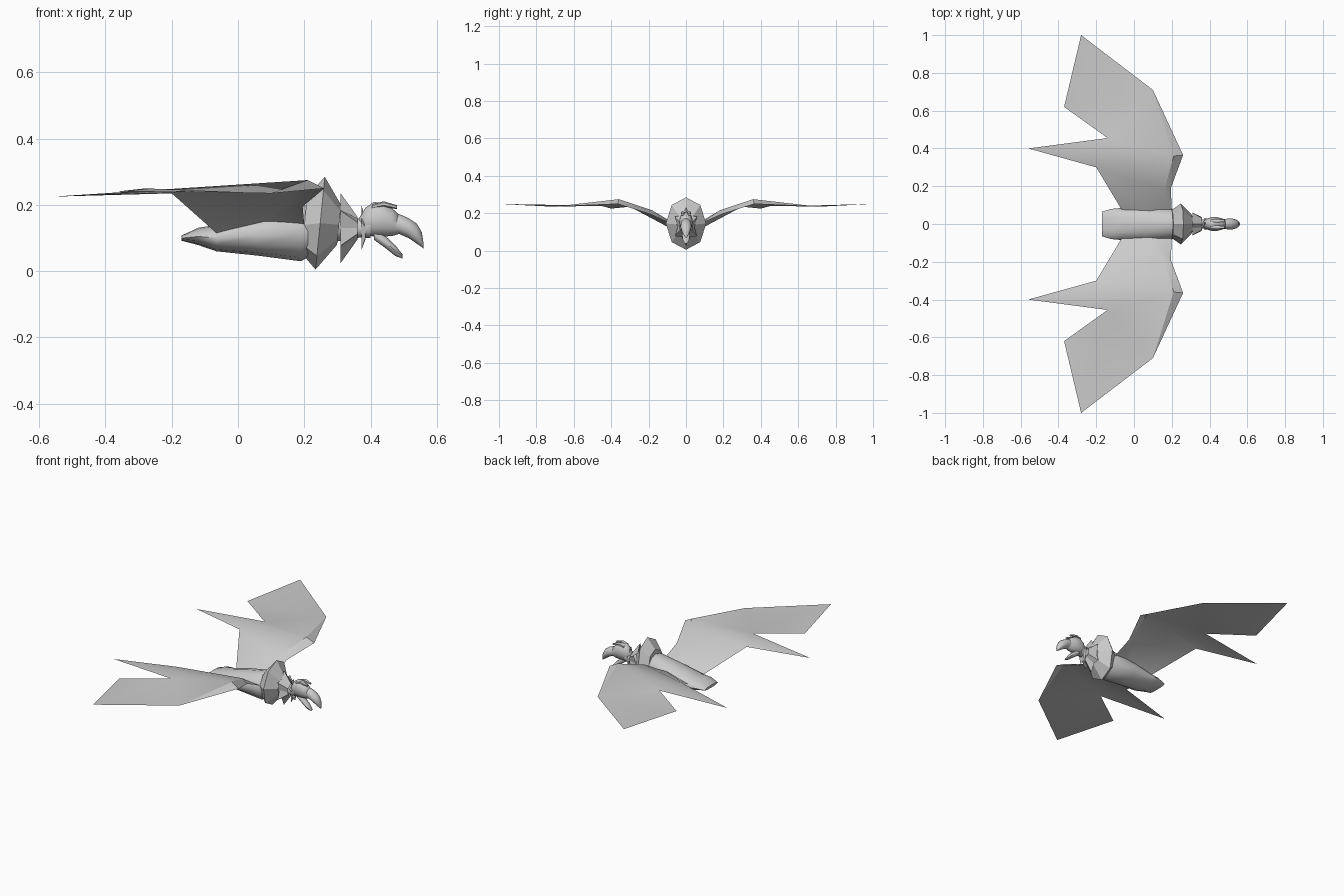
import bpy, bmesh
from math import sin, cos, pi, radians

cube = bpy.data.objects.get("Cube")
if cube:
    bpy.data.objects.remove(cube, do_unlink=True)

grey = bpy.data.materials.new("plain_grey")
grey.use_nodes = True
grey.diffuse_color = (0.6, 0.6, 0.6, 1)
grey.node_tree.nodes["Principled BSDF"].inputs["Base Color"].default_value = (0.6, 0.6, 0.6, 1)


def finish(name, bm, angle, closed=True):
    if closed:
        bmesh.ops.recalc_face_normals(bm, faces=bm.faces)
    mesh = bpy.data.meshes.new(name)
    bm.to_mesh(mesh)
    bm.free()
    ob = bpy.data.objects.new(name, mesh)
    bpy.context.collection.objects.link(ob)
    mesh.materials.append(grey)
    bpy.ops.object.select_all(action='DESELECT')
    ob.select_set(True)
    bpy.context.view_layer.objects.active = ob
    if angle:
        bpy.ops.object.shade_smooth_by_angle(angle=radians(angle))
    return ob


def loft(name, rings, sides=12, angle=60, lean=0.0):
    """Skin along x through rings of (x, centre z, half width, half height)."""
    bm = bmesh.new()
    loops = []
    for x, zc, ry, rz in rings:
        loops.append([bm.verts.new((x + lean * rz * cos(2 * pi * i / sides),
                                    ry * sin(2 * pi * i / sides),
                                    zc + rz * cos(2 * pi * i / sides)))
                      for i in range(sides)])
    for a, b in zip(loops, loops[1:]):
        for i in range(sides):
            j = (i + 1) % sides
            bm.faces.new((a[i], a[j], b[j], b[i]))
    bm.faces.new(loops[0])
    bm.faces.new(loops[-1])
    return finish(name, bm, angle)


def ruff(name, x, zc, ry, rz, x_in, r_in, spikes):
    """Ragged ring of pointed feathers around the neck."""
    bm = bmesh.new()
    n = spikes * 2
    outer, inner = [], []
    for i in range(n):
        a = 2 * pi * i / n
        k = 1.0 if i % 2 == 0 else 0.62
        outer.append(bm.verts.new((x, k * ry * sin(a), zc + k * rz * cos(a))))
        inner.append(bm.verts.new((x_in, r_in * sin(a), zc + r_in * cos(a))))
    for i in range(n):
        j = (i + 1) % n
        bm.faces.new((outer[i], outer[j], inner[j], inner[i]))
    finish(name, bm, 0)


# Body tapering to a flat tail
loft("body", [(-0.17, 0.10, 0.065, 0.008), (-0.12, 0.105, 0.08, 0.026),
              (-0.065, 0.10, 0.085, 0.040), (0.06, 0.11, 0.09, 0.063),
              (0.19, 0.115, 0.085, 0.085), (0.25, 0.13, 0.06, 0.065)])

# Faceted collar and feather ruffs
loft("collar", [(0.20, 0.14, 0.075, 0.085), (0.248, 0.145, 0.108, 0.14),
                (0.305, 0.14, 0.05, 0.06)], sides=8, angle=0, lean=0.1)
ruff("neck_ruff", 0.31, 0.13, 0.07, 0.105, 0.36, 0.035, 6)
ruff("throat_ruff", 0.372, 0.125, 0.035, 0.078, 0.385, 0.028, 5)

# Neck, head and hooked upper beak
loft("neck", [(0.22, 0.14, 0.06, 0.07), (0.30, 0.14, 0.045, 0.05),
              (0.345, 0.13, 0.026, 0.032), (0.37, 0.13, 0.024, 0.028),
              (0.40, 0.14, 0.03, 0.04)])
loft("head", [(0.365, 0.14, 0.014, 0.02), (0.385, 0.15, 0.028, 0.042),
              (0.41, 0.157, 0.036, 0.052), (0.44, 0.155, 0.036, 0.05),
              (0.465, 0.148, 0.03, 0.042), (0.485, 0.142, 0.024, 0.03)])
loft("upper_beak", [(0.455, 0.14, 0.022, 0.032), (0.485, 0.143, 0.027, 0.03),
                    (0.515, 0.13, 0.03, 0.03), (0.54, 0.113, 0.024, 0.03),
                    (0.555, 0.095, 0.014, 0.022), (0.56, 0.076, 0.005, 0.008)])
loft("lower_beak", [(0.41, 0.115, 0.018, 0.02), (0.445, 0.088, 0.021, 0.018),
                    (0.475, 0.062, 0.019, 0.016), (0.497, 0.044, 0.01, 0.006)], sides=8)

# Brow ridge standing over each eye
for side, label in ((1, "left"), (-1, "right")):
    brow = loft(label + "_brow", [(0.405, 0.195, 0.008, 0.007),
                                  (0.44, 0.203, 0.011, 0.008),
                                  (0.48, 0.193, 0.006, 0.006)], sides=6)
    brow.location.y = side * 0.017

# Wing outline points, shared by both sides
points = {
    "root_front": (0.20, 0.07, 0.14), "root_mid": (0.08, 0.07, 0.15),
    "root_back": (-0.065, 0.075, 0.115),
    "shoulder": (0.195, 0.19, 0.195), "inner_bone": (0.16, 0.18, 0.215),
    "elbow": (0.26, 0.365, 0.25), "elbow_top": (0.21, 0.36, 0.275),
    "wrist": (0.10, 0.71, 0.235), "tip": (-0.28, 1.0, 0.25),
    "outer_back": (-0.37, 0.62, 0.24), "notch": (-0.14, 0.455, 0.24),
    "long_feather": (-0.56, 0.40, 0.225), "inner_back": (-0.20, 0.30, 0.235),
}
panels = [
    "root_front shoulder inner_bone root_mid",
    "root_mid inner_bone inner_back root_back",
    "shoulder elbow elbow_top inner_bone",
    "inner_bone elbow_top long_feather inner_back",
    "elbow_top notch long_feather",
    "elbow wrist elbow_top",
    "elbow_top wrist notch",
    "wrist tip outer_back notch",
]
for side, label in ((1, "left"), (-1, "right")):
    bm = bmesh.new()
    v = {k: bm.verts.new((x, side * y, z)) for k, (x, y, z) in points.items()}
    for panel in panels:
        names = panel.split()
        bm.faces.new([v[k] for k in (names[::-1] if side < 0 else names)])
    bmesh.ops.recalc_face_normals(bm, faces=bm.faces)
    if sum(f.normal.z for f in bm.faces) < 0:
        bmesh.ops.reverse_faces(bm, faces=bm.faces)
    finish(label + "_wing", bm, 25, closed=False)
